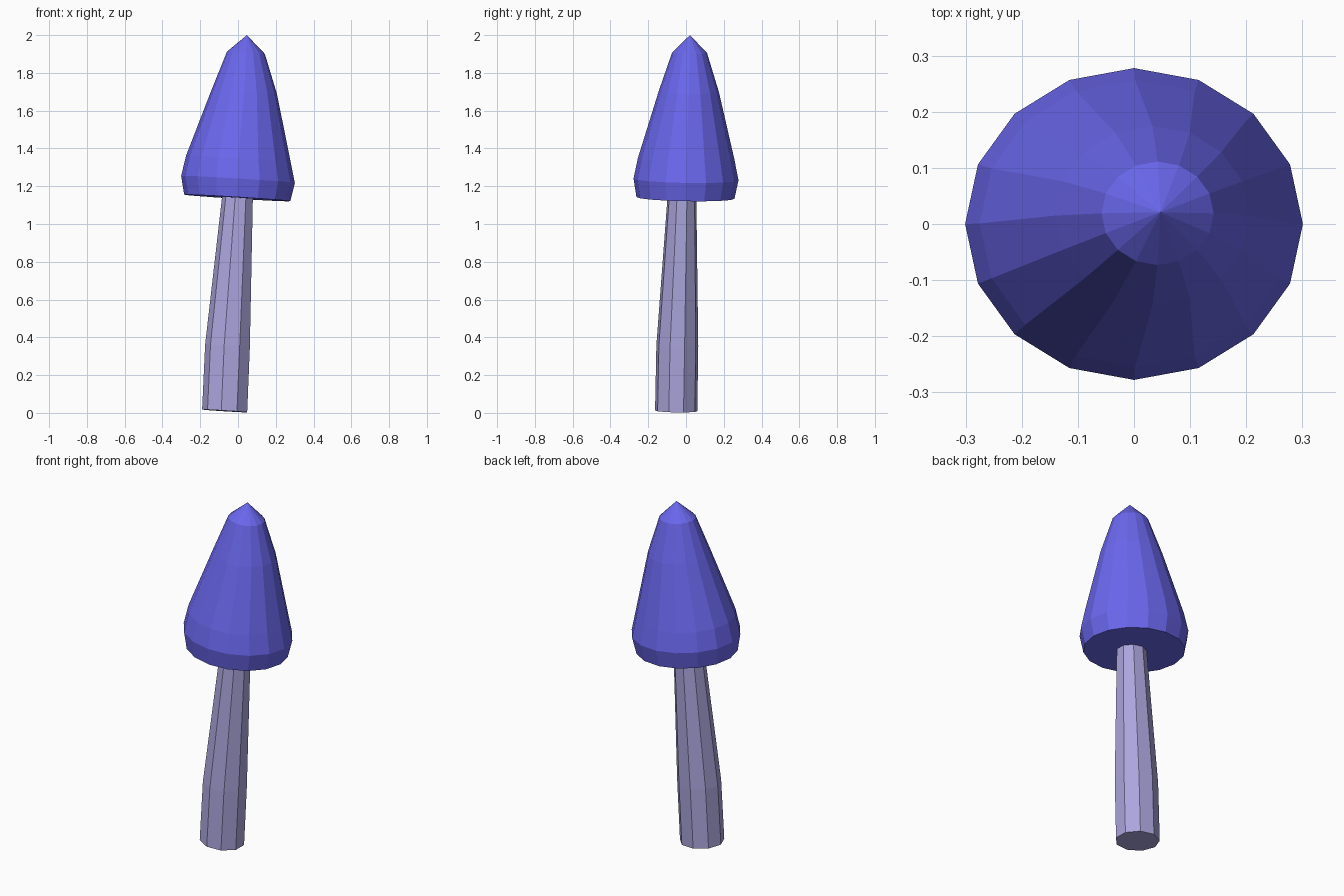
import bpy, bmesh
from math import cos, sin, tau

if "Cube" in bpy.data.objects:
    bpy.data.objects.remove(bpy.data.objects["Cube"])

Y_SQUASH = 0.923             # rings are slightly narrower in y
TILT_X, TILT_Y = -0.062, -0.018   # the whole mushroom leans a little


def material(name, rgb):
    mat = bpy.data.materials.new(name)
    mat.diffuse_color = (*rgb, 1)
    mat.use_nodes = True
    mat.node_tree.nodes["Principled BSDF"].inputs["Base Color"].default_value = mat.diffuse_color
    return mat


def lofted(name, sides, start, rings, mat, apex=None):
    """Skin tilted rings (cx, cy, cz, radius); close with an apex or a flat end."""
    bm = bmesh.new()
    loops = []
    for cx, cy, cz, r in rings:
        loop = []
        for i in range(sides):
            a = start + tau * i / sides
            dx, dy = r * cos(a), r * Y_SQUASH * sin(a)
            loop.append(bm.verts.new((cx + dx, cy + dy, cz + TILT_X * dx + TILT_Y * dy)))
        loops.append(loop)
    for low, high in zip(loops, loops[1:]):
        for i in range(sides):
            j = (i + 1) % sides
            bm.faces.new((low[i], low[j], high[j], high[i]))
    bm.faces.new(loops[0][::-1])
    top = loops[-1]
    if apex:
        tip = bm.verts.new(apex)
        for i in range(sides):
            bm.faces.new((top[i], top[(i + 1) % sides], tip))
    else:
        bm.faces.new(top)
    bmesh.ops.recalc_face_normals(bm, faces=bm.faces)
    mesh = bpy.data.meshes.new(name)
    bm.to_mesh(mesh)
    bm.free()
    mesh.materials.append(mat)
    obj = bpy.data.objects.new(name, mesh)
    bpy.context.collection.objects.link(obj)
    return obj


# Stem: nine-sided, bent and tapering up into the cap
lofted("stem", 9, tau / 18, [
    (-0.067, -0.052, 0.010, 0.123),
    (-0.052, -0.046, 0.355, 0.122),
    (0.001, -0.021, 1.160, 0.083),
], material("stem_lilac", (0.41, 0.38, 0.72)))

# Cap: sixteen-sided pointed bell with a flat underside
lofted("cap", 16, 0, [
    (-0.004, -0.003, 1.138, 0.281),
    (0.000, 0.000, 1.236, 0.301),
    (0.002, 0.001, 1.345, 0.277),
    (0.033, 0.015, 1.700, 0.173),
    (0.042, 0.019, 1.907, 0.100),
], material("cap_blue", (0.145, 0.136, 0.85)), apex=(0.047, 0.021, 2.0))
